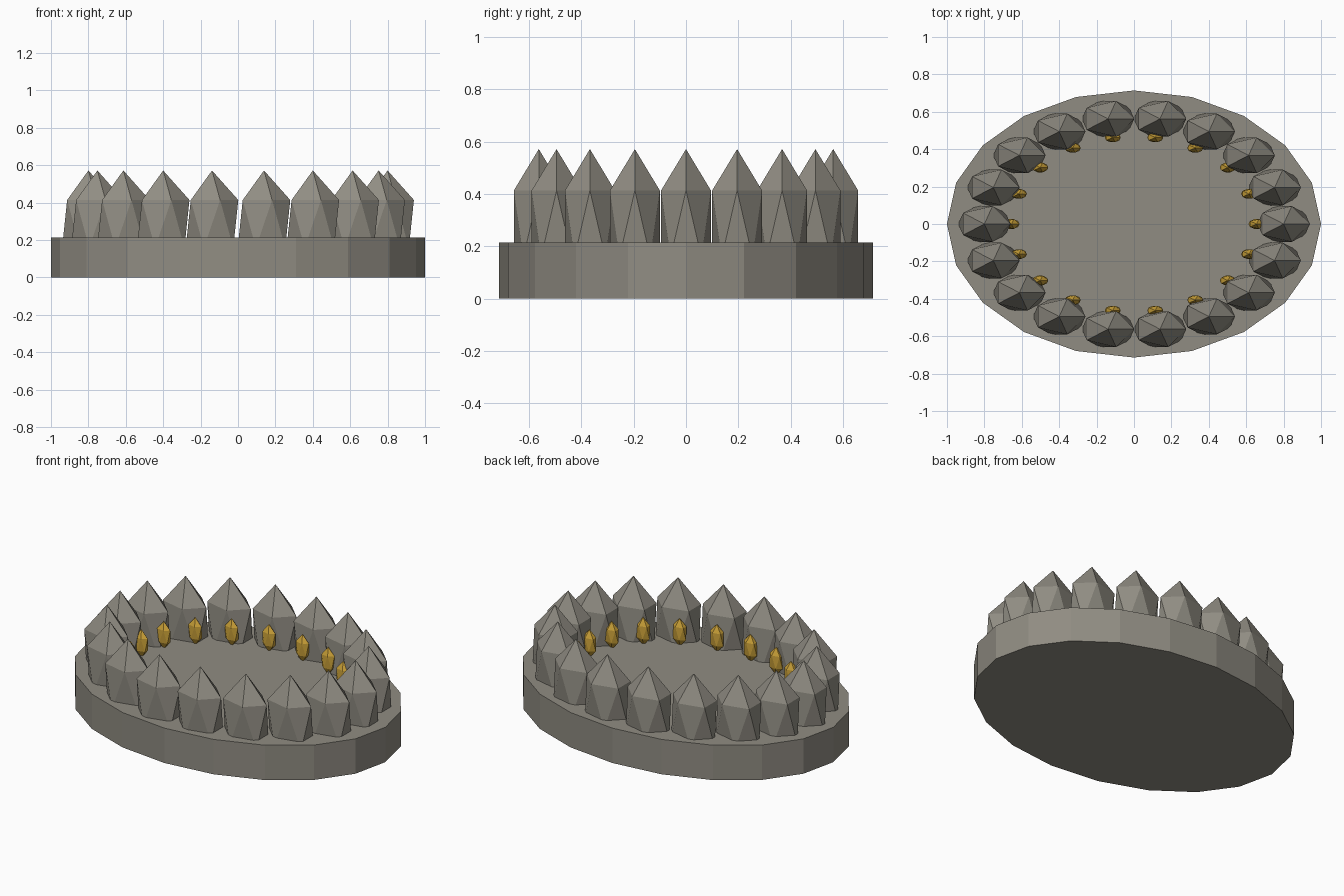
import bpy
import math

cube = bpy.data.objects.get("Cube")
if cube:
    bpy.data.objects.remove(cube, do_unlink=True)


def make_material(name, colour):
    mat = bpy.data.materials.new(name)
    mat.use_nodes = True
    mat.diffuse_color = (*colour, 1)
    mat.node_tree.nodes["Principled BSDF"].inputs["Base Color"].default_value = (*colour, 1)
    return mat


stone = make_material("grey stone", (0.28, 0.265, 0.225))
gold = make_material("gold", (0.60, 0.36, 0.04))


def finish(name, scale, mat):
    obj = bpy.context.object
    obj.name = name
    obj.scale = scale
    obj.data.materials.append(mat)
    return obj


def crystal_ring(name, count, radii, height, scale, mat):
    """Place stretched icosahedra round an ellipse, all facing the same way."""
    for i in range(count):
        a = math.tau * i / count
        spot = (radii[0] * math.cos(a), radii[1] * math.sin(a), height)
        bpy.ops.mesh.primitive_ico_sphere_add(subdivisions=1, radius=1, location=spot)
        finish(f"{name}_{i + 1}", scale, mat)


# Oval twenty-sided slab
BASE_HEIGHT = 0.214
bpy.ops.mesh.primitive_cylinder_add(vertices=20, radius=1, depth=1,
                                    location=(0, 0, BASE_HEIGHT / 2))
finish("base", (1, 0.714, BASE_HEIGHT), stone)

# Pointed stones round the rim, with their lower halves sunk in the slab
crystal_ring("rim_stone", 18, (0.8, 0.571), 0.286, (0.157, 0.112, 0.2855), stone)

# Small gold gems on the inner side of each stone
crystal_ring("gold_gem", 18, (0.655, 0.47), 0.286, (0.048, 0.03, 0.086), gold)
